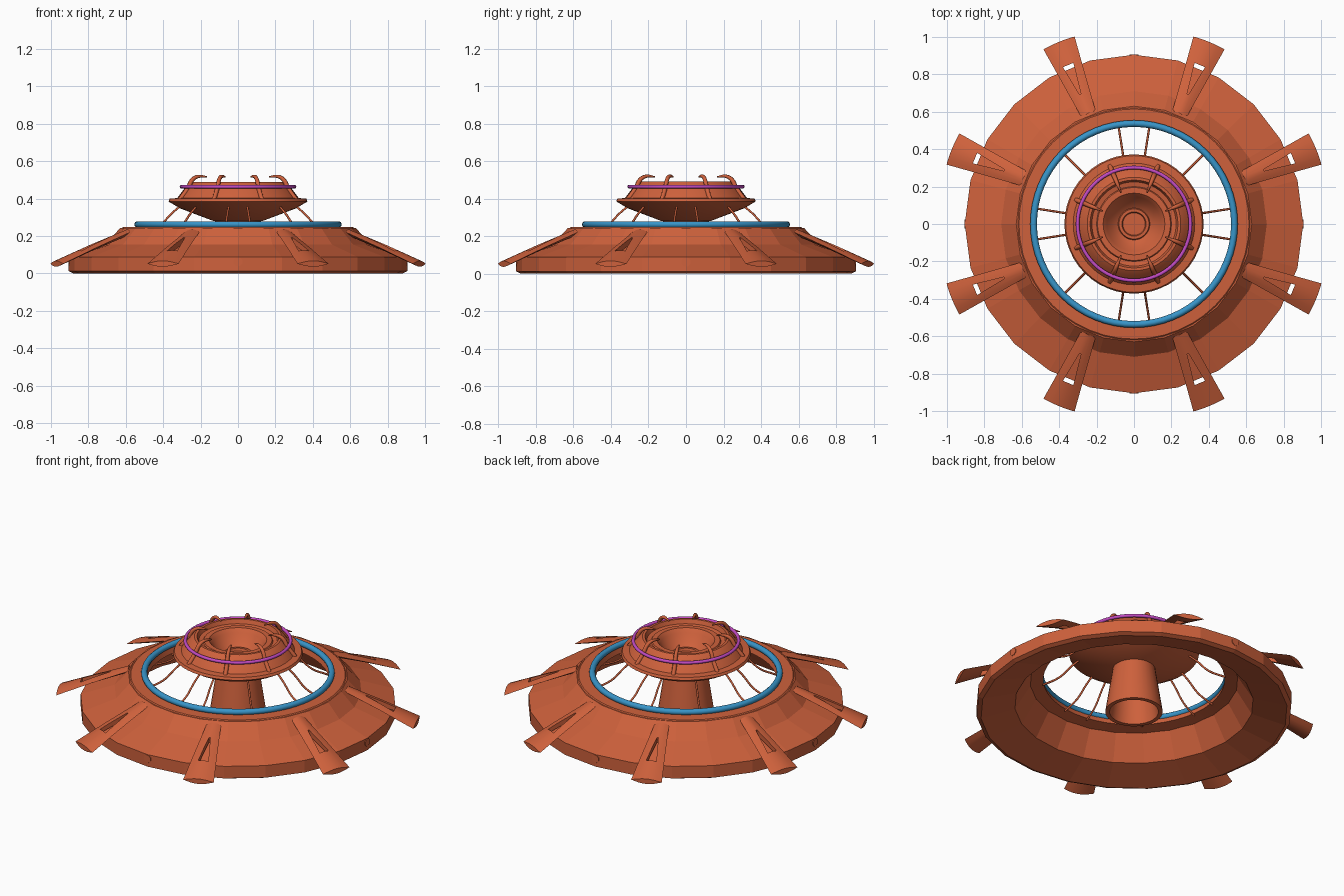
import bpy, bmesh
from math import sin, cos, pi, radians

if "Cube" in bpy.data.objects:
    bpy.data.objects.remove(bpy.data.objects["Cube"])


def material(name, rgb):
    m = bpy.data.materials.new(name)
    m.diffuse_color = (*rgb, 1)
    m.use_nodes = True
    m.node_tree.nodes["Principled BSDF"].inputs["Base Color"].default_value = m.diffuse_color
    return m


RUST = material("rust", (0.62, 0.12, 0.045))
BLUE = material("blue", (0.04, 0.3, 0.58))
MAGENTA = material("magenta", (0.55, 0.07, 0.55))


def make(name, bm, mat, smooth=None):
    bmesh.ops.recalc_face_normals(bm, faces=bm.faces)
    me = bpy.data.meshes.new(name)
    bm.to_mesh(me)
    bm.free()
    ob = bpy.data.objects.new(name, me)
    bpy.context.collection.objects.link(ob)
    me.materials.append(mat)
    if smooth:
        bpy.ops.object.select_all(action='DESELECT')
        ob.select_set(True)
        bpy.context.view_layer.objects.active = ob
        bpy.ops.object.shade_smooth_by_angle(angle=radians(smooth))
    return ob


def lathe(name, profile, sides, mat, smooth=None):
    """Revolve a closed (radius, height) loop around z."""
    bm = bmesh.new()
    rings = [[bm.verts.new((r * cos(2 * pi * k / sides), r * sin(2 * pi * k / sides), z))
              for r, z in profile] for k in range(sides)]
    n = len(profile)
    for k in range(sides):
        a, b = rings[k], rings[(k + 1) % sides]
        for i in range(n):
            j = (i + 1) % n
            bm.faces.new((a[i], a[j], b[j], b[i]))
    bmesh.ops.remove_doubles(bm, verts=bm.verts, dist=1e-5)
    bmesh.ops.dissolve_degenerate(bm, edges=bm.edges, dist=1e-6)
    return make(name, bm, mat, smooth)


def torus(name, major, minor, z, mat):
    loop = [(major + minor * cos(2 * pi * i / 10), z + minor * sin(2 * pi * i / 10)) for i in range(10)]
    return lathe(name, loop, 64, mat, 50)


def loft(name, sections, mat, smooth=None):
    """Skin a list of equal-length point loops and cap both ends."""
    bm = bmesh.new()
    loops = [[bm.verts.new(p) for p in s] for s in sections]
    n = len(loops[0])
    for a, b in zip(loops, loops[1:]):
        for i in range(n):
            bm.faces.new((a[i], a[(i + 1) % n], b[(i + 1) % n], b[i]))
    bm.faces.new(loops[0])
    bm.faces.new(loops[-1])
    return make(name, bm, mat, smooth)


def repeat(ob, angles):
    """Place the part at the first angle and linked copies at the others."""
    for k, a in enumerate(angles):
        o = ob if k == 0 else ob.copy()
        if k:
            bpy.context.collection.objects.link(o)
        o.rotation_euler.z = radians(a)


def wire(name, points, radii, angles):
    """Thin curved rod in the x-z plane, repeated around z."""
    cu = bpy.data.curves.new(name, 'CURVE')
    cu.dimensions = '3D'
    cu.bevel_depth = 1
    cu.bevel_resolution = 1
    cu.resolution_u = 4
    cu.use_fill_caps = True
    sp = cu.splines.new('BEZIER')
    sp.bezier_points.add(len(points) - 1)
    for bp, (r, z), w in zip(sp.bezier_points, points, radii):
        bp.co = (r, 0, z)
        bp.radius = w
        bp.handle_left_type = bp.handle_right_type = 'AUTO'
    cu.materials.append(RUST)
    ob = bpy.data.objects.new(name, cu)
    bpy.context.collection.objects.link(ob)
    repeat(ob, angles)


EIGHT = [22.5 + 45 * k for k in range(8)]

# Faceted skirt with a broad underside, and round deck rim
lathe("skirt", [(0.905, 0.012), (0.905, 0.088), (0.71, 0.155), (0.63, 0.243), (0.60, 0.243),
                (0.595, 0.205), (0.685, 0.055), (0.88, 0.0)], 24, RUST)
lathe("deck_rim", [(0.63, 0.235), (0.615, 0.248), (0.53, 0.25), (0.52, 0.215), (0.61, 0.2)], 48, RUST, 30)
torus("deck_ring", 0.537, 0.018, 0.262, BLUE)

# Central hollow stem
lathe("stem", [(0.165, 0.0), (0.12, 0.295), (0.10, 0.295), (0.14, 0.0)], 32, RUST, 30)

# Upper dish with stepped bowl
lathe("dish", [(0, 0.28), (0.13, 0.28), (0.31, 0.348), (0.372, 0.385), (0.365, 0.4), (0.325, 0.403),
               (0.275, 0.47), (0.25, 0.49), (0.235, 0.49), (0.225, 0.465), (0.20, 0.46),
               (0.195, 0.468), (0.165, 0.468), (0.145, 0.445), (0.12, 0.40), (0.085, 0.375),
               (0.08, 0.385), (0.065, 0.385), (0.06, 0.37), (0, 0.37)], 48, RUST, 30)
torus("dish_ring", 0.302, 0.01, 0.464, MAGENTA)

# Hooked claws over the dish and thin struts curving down inside the deck opening
wire("claw", [(0.335, 0.395), (0.29, 0.455), (0.262, 0.503), (0.23, 0.519), (0.18, 0.516)],
     [0.013, 0.013, 0.012, 0.01, 0.004], EIGHT)
wire("strut", [(0.30, 0.37), (0.36, 0.32), (0.43, 0.25), (0.525, 0.205)], [0.006] * 4,
     [q + d for q in (0, 90, 180, 270) for d in (-9, 9, 45)])


# Flared lens-section fins with a triangular slot
def lens(r, z, w, up, down):
    n = 8
    top = [(r - 0.12 * (w * (2 * i / n - 1)) ** 2 / 0.18, w * (2 * i / n - 1), z + up * sin(pi * i / n))
           for i in range(n + 1)]
    low = [(r - 0.12 * (w * (1 - 2 * i / n)) ** 2 / 0.18, w * (1 - 2 * i / n), z - down * sin(pi * i / n))
           for i in range(1, n)]
    return top + low


fin = loft("fin", [lens(0.64, 0.222, 0.042, 0.014, 0.02), lens(0.85, 0.138, 0.066, 0.016, 0.018),
                   lens(1.053, 0.052, 0.09, 0.016, 0.016)], RUST, 35)
tri = [(0.75, -0.004), (0.92, -0.03), (0.92, 0.03), (0.75, 0.004)]
cutter = loft("slot_cutter", [[(x, y, z) for x, y in tri] for z in (-0.2, 0.5)], RUST)
cutter.hide_render = True
mod = fin.modifiers.new("slot", 'BOOLEAN')
mod.operation = 'DIFFERENCE'
mod.object = cutter
mod.solver = 'EXACT'
bpy.context.view_layer.objects.active = fin
bpy.ops.object.modifier_apply(modifier="slot")
bpy.data.objects.remove(cutter)
repeat(fin, EIGHT)

# Small studs on the rim
stud = loft("stud", [[(x, s * cos(pi * i / 4 + pi / 8), 0.062 + s * sin(pi * i / 4 + pi / 8)) for i in range(8)]
                     for x, s in ((0.86, 0.025), (0.907, 0.025))], RUST)
repeat(stud, [0, 90, 180, 270])
